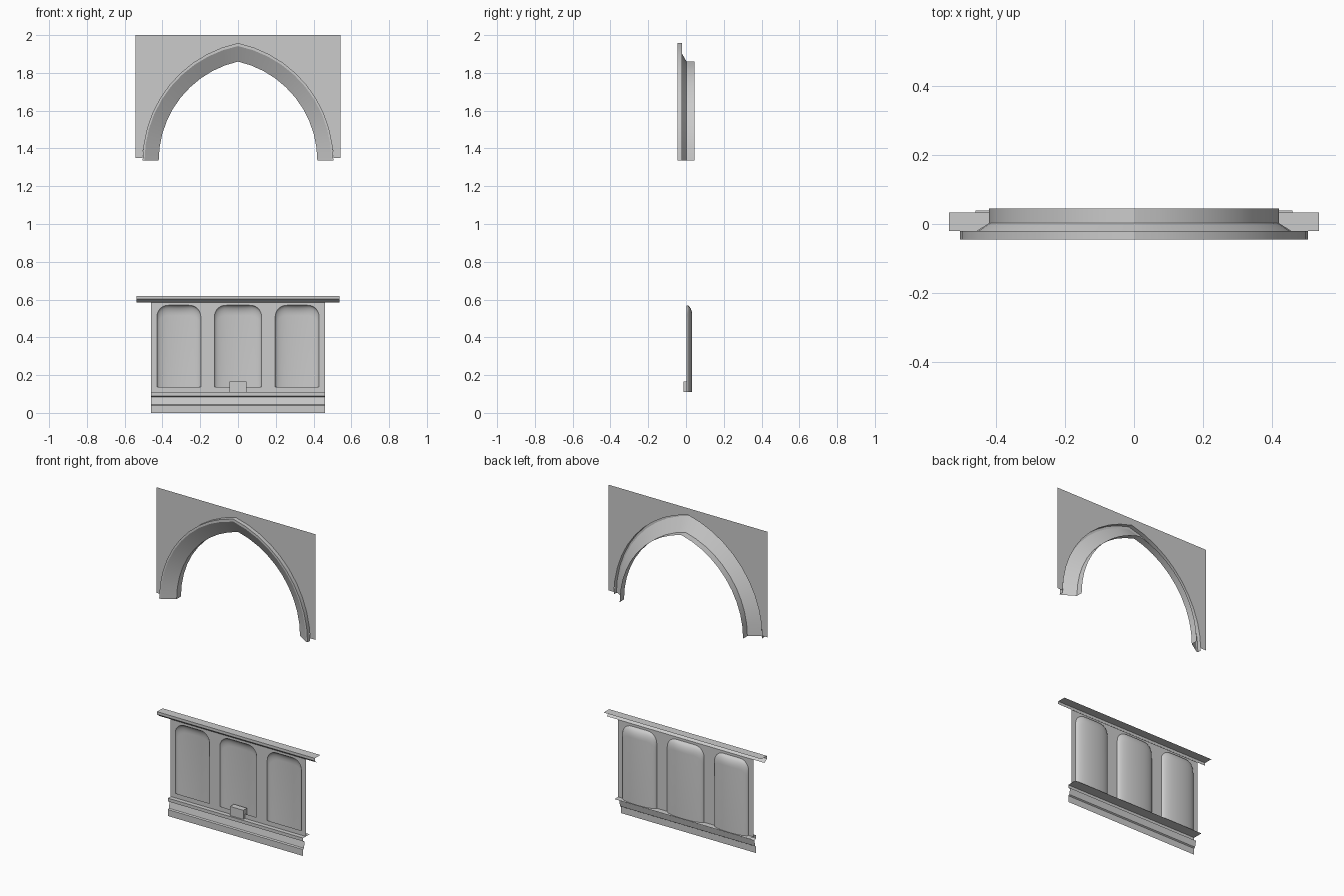
import bpy
import bmesh
from math import sin, cos, pi, sqrt, atan2, radians

cube = bpy.data.objects.get("Cube")
if cube:
    bpy.data.objects.remove(cube, do_unlink=True)

stone = bpy.data.materials.new("grey_stone")
stone.use_nodes = True
GREY = (0.6, 0.6, 0.6, 1)
stone.diffuse_color = GREY
stone.node_tree.nodes["Principled BSDF"].inputs["Base Color"].default_value = GREY


def sheet(name, patches, smooth=30):
    """Build one open surface from patches, each a list of point rows."""
    bm = bmesh.new()
    for rows in patches:
        grid = [[bm.verts.new(p) for p in row] for row in rows]
        for a, b in zip(grid, grid[1:]):
            for i in range(len(a) - 1):
                bm.faces.new((a[i], a[i + 1], b[i + 1], b[i]))
    bmesh.ops.remove_doubles(bm, verts=bm.verts, dist=1e-5)
    bmesh.ops.dissolve_degenerate(bm, edges=bm.edges, dist=1e-5)
    # Turn the visible side towards the front
    bm.normal_update()
    for f in bm.faces:
        f.material_index = 0
    if sum(f.normal.y * f.calc_area() for f in bm.faces) > 0:
        bmesh.ops.reverse_faces(bm, faces=bm.faces)
    mesh = bpy.data.meshes.new(name)
    bm.to_mesh(mesh)
    bm.free()
    mesh.materials.append(stone)
    obj = bpy.data.objects.new(name, mesh)
    bpy.context.collection.objects.link(obj)
    bpy.ops.object.select_all(action="DESELECT")
    obj.select_set(True)
    bpy.context.view_layer.objects.active = obj
    bpy.ops.object.shade_smooth_by_angle(angle=radians(smooth))
    return obj


def moulding(name, profile, half):
    """Run a (y, z) profile straight across in x."""
    return sheet(name, [[[(x, y, z) for y, z in profile] for x in (-half, half)]], 10)


# ---- Pointed arch ----
SPRING = 1.335


def pointed(half, apex, y, steps=10):
    """Two-centred arch from the left foot over the apex to the right foot."""
    h = apex - SPRING
    c = (h * h - half * half) / (2 * half)
    r, end = half + c, atan2(h, c)
    right = []
    for i in range(steps + 1):
        a = end * i / steps
        right.append((r * cos(a) - c, y, SPRING + r * sin(a)))
    return [(-x, yy, z) for x, yy, z in right] + right[-2::-1]


PLATE_Y = -0.02
sections = [(0.505, 1.958, PLATE_Y), (0.505, 1.958, -0.045), (0.495, 1.942, -0.045),
            (0.42, 1.86, 0.003), (0.42, 1.86, 0.045)]
sheet("arch_moulding", [[pointed(*s) for s in sections]])

# Flat wall around the arch
EDGE, TOP, FOOT = 0.5425, 2.0, 1.35
rim = [(x, y, max(z, FOOT)) for x, y, z in pointed(0.505, 1.958, PLATE_Y)]
rim = [(-EDGE, PLATE_Y, FOOT), (-0.505, PLATE_Y, FOOT)] + rim[1:-1] + \
      [(0.505, PLATE_Y, FOOT), (EDGE, PLATE_Y, FOOT)]
sheet("arch_wall", [[rim, [(x, y, TOP) for x, y, z in rim]]])

# ---- Lower panel with three niches ----
PANEL_Y, HALF = 0.003, 0.46
BASE, SILL, HEAD, CAP = 0.11, 0.138, 0.57, 0.585
DEPTH, CORNER, HOOD = 0.03, 0.06, 0.055
niches = [(-0.313, 0.116), (0, 0.125), (0.313, 0.116)]


def niche_columns(cx, w, n=20):
    """x, opening height and recess depth of each column of a niche."""
    cols = []
    for i in range(n + 1):
        u = pi * i / n
        dx = -w * cos(u)
        over = max(0, abs(dx) - (w - CORNER))
        top = HEAD - CORNER + sqrt(max(0, CORNER ** 2 - over ** 2))
        cols.append((cx + dx, top, DEPTH * sin(u)))
    return cols


front, last = [], -HALF
for number, (cx, w) in enumerate(niches):
    cols = niche_columns(cx, w)
    # Pier before the niche, strip above it, strip below it
    front.append([[(x, PANEL_Y, z) for x in (last, cx - w)] for z in (BASE, CAP)])
    front.append([[(x, PANEL_Y, t) for x, t, d in cols],
                  [(x, PANEL_Y, CAP) for x, t, d in cols]])
    front.append([[(x, PANEL_Y, z) for x in (cx - w, cx + w)] for z in (BASE, SILL)])
    last = cx + w
    # Hollow back, curling forward into a hood
    rows = []
    for x, t, d in cols:
        col = [(x, PANEL_Y + d, BASE)]
        for k in range(7):
            a = pi / 2 * k / 6
            col.append((x, PANEL_Y + d * cos(a), t - HOOD + HOOD * sin(a)))
        rows.append(col)
    sheet(("right", "middle", "left")[number] + "_niche", [rows], 40)
front.append([[(x, PANEL_Y, z) for x in (last, HALF)] for z in (BASE, CAP)])
sheet("panel_front", front)

# Top ledge, and the sill with the stepped base under it
moulding("top_ledge", [(0.034, 0.62), (-0.02, 0.62), (-0.02, 0.603), (0.003, CAP)], 0.537)
moulding("sill_and_base", [(0.039, BASE), (-0.024, BASE), (-0.024, 0.09), (-0.008, 0.083),
                           (-0.016, 0.045), (-0.024, 0.04), (-0.024, 0)], HALF)

# Small block at the foot of the middle niche
bpy.ops.mesh.primitive_cube_add(size=1, location=(0, 0.005, 0.138))
block = bpy.context.object
block.name = "niche_block"
block.scale = (0.09, 0.036, 0.056)
block.data.materials.append(stone)
